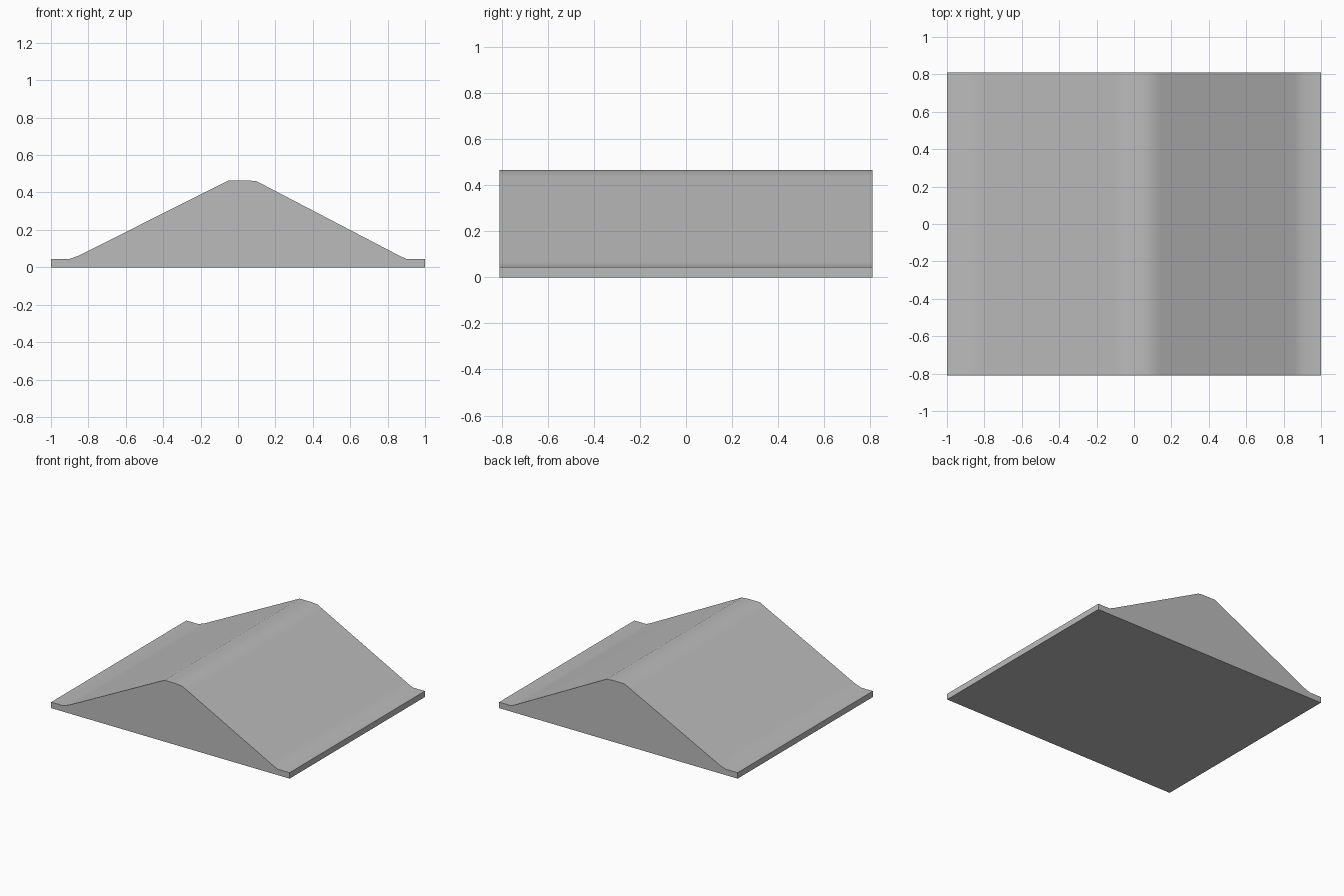
import bpy
import bmesh
import math

cube = bpy.data.objects.get("Cube")
if cube:
    bpy.data.objects.remove(cube, do_unlink=True)

HALF_DEPTH = 0.81

# Plain grey surface
grey = bpy.data.materials.new("plain_grey")
grey.use_nodes = True
colour = (0.5, 0.5, 0.5, 1.0)
grey.diffuse_color = colour
grey.node_tree.nodes["Principled BSDF"].inputs["Base Color"].default_value = colour

# Cross-section (x, z): flat rims, two slopes and a softened ridge
profile = [
    (-1.0, 0.0), (-1.0, 0.045), (-0.9, 0.045), (-0.85, 0.063), (-0.81, 0.083),
    (-0.1, 0.44), (-0.05, 0.465), (0.05, 0.465), (0.1, 0.46), (0.14, 0.439),
    (0.83, 0.079), (0.86, 0.063), (0.9, 0.045), (1.0, 0.045), (1.0, 0.0),
]

# Extrude the cross-section from front to back
bm = bmesh.new()
front = bm.faces.new([bm.verts.new((x, -HALF_DEPTH, z)) for x, z in profile])
result = bmesh.ops.extrude_face_region(bm, geom=[front], use_keep_orig=True)
moved = [v for v in result["geom"] if isinstance(v, bmesh.types.BMVert)]
bmesh.ops.translate(bm, verts=moved, vec=(0, 2 * HALF_DEPTH, 0))
bmesh.ops.recalc_face_normals(bm, faces=bm.faces)

mesh = bpy.data.meshes.new("ridge_block")
bm.to_mesh(mesh)
bm.free()
mesh.materials.append(grey)
ridge = bpy.data.objects.new("ridge_block", mesh)
bpy.context.collection.objects.link(ridge)

# Smooth the ridge and foot bends, keep the outer edges sharp
bpy.ops.object.select_all(action="DESELECT")
ridge.select_set(True)
bpy.context.view_layer.objects.active = ridge
bpy.ops.object.shade_smooth_by_angle(angle=math.radians(40))
